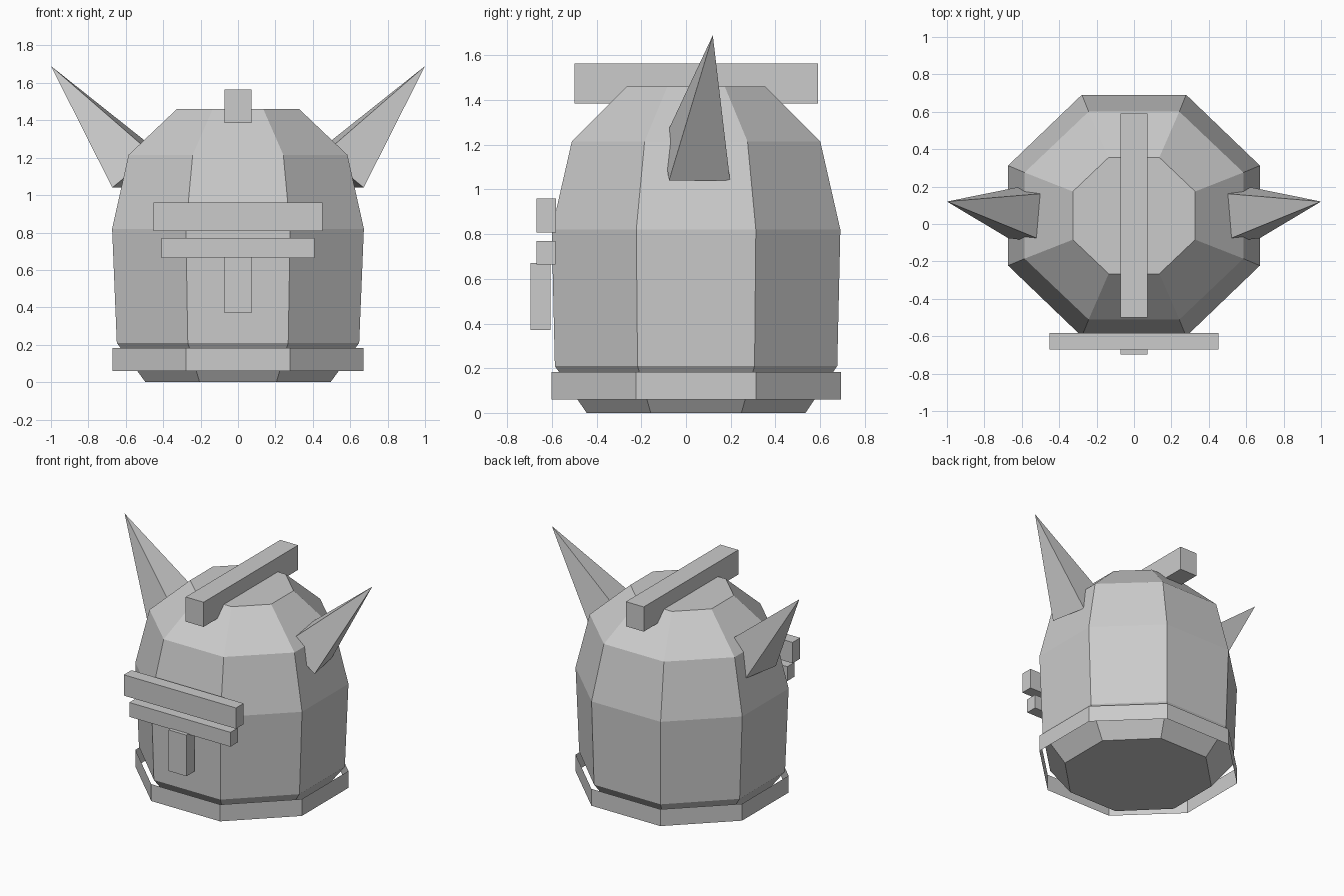
import bpy, bmesh, math
from mathutils import Vector

if "Cube" in bpy.data.objects:
    bpy.data.objects.remove(bpy.data.objects["Cube"])

steel = bpy.data.materials.new("steel_grey")
steel.diffuse_color = (0.6, 0.6, 0.6, 1)
steel.use_nodes = True
steel.node_tree.nodes["Principled BSDF"].inputs["Base Color"].default_value = steel.diffuse_color
CENTRE_Y = 0.045


def finish(name, bm, closed=True):
    if closed:
        bmesh.ops.recalc_face_normals(bm, faces=bm.faces)
    mesh = bpy.data.meshes.new(name)
    bm.to_mesh(mesh)
    bm.free()
    mesh.materials.append(steel)
    obj = bpy.data.objects.new(name, mesh)
    bpy.context.collection.objects.link(obj)
    return obj


def octagon_loft(name, levels, caps):
    """Stack octagons given as (z, half width, half depth), flats facing the axes."""
    bm = bmesh.new()
    rings = []
    for z, hx, hy in levels:
        ring = []
        for i in range(8):
            a = math.pi / 8 + i * math.pi / 4
            k = 1 / math.cos(math.pi / 8)
            ring.append(bm.verts.new((hx * k * math.cos(a),
                                      CENTRE_Y + hy * k * math.sin(a), z)))
        rings.append(ring)
    for lo, hi in zip(rings, rings[1:]):
        for i in range(8):
            j = (i + 1) % 8
            bm.faces.new((lo[i], lo[j], hi[j], hi[i]))
    if caps:
        bm.faces.new(rings[0][::-1])
        bm.faces.new(rings[-1])
    return finish(name, bm, caps)


def box(name, lo, hi):
    bm = bmesh.new()
    bmesh.ops.create_cube(bm, size=1)
    lo, hi = Vector(lo), Vector(hi)
    for v in bm.verts:
        v.co = (lo + hi) / 2 + v.co * (hi - lo)
    return finish(name, bm)


# Faceted helmet shell
octagon_loft("helmet_shell", [(0, 0.495, 0.49), (0.21, 0.648, 0.632),
                              (0.82, 0.673, 0.646), (1.215, 0.585, 0.556),
                              (1.46, 0.327, 0.311)], True)

# Thin open band around the lower rim
octagon_loft("rim_band", [(0.06, 0.672, 0.648), (0.183, 0.672, 0.648)], False)

# Crest, brow bars and nose guard
box("crest", (-0.072, -0.5, 1.385), (0.072, 0.59, 1.565))
box("upper_brow_bar", (-0.453, -0.67, 0.808), (0.453, -0.582, 0.96))
box("lower_brow_bar", (-0.408, -0.67, 0.665), (0.408, -0.585, 0.77))
box("nose_guard", (-0.072, -0.697, 0.37), (0.072, -0.607, 0.67))

# Four-sided horns, mirrored left and right
for side, name in ((1, "right_horn"), (-1, "left_horn")):
    bm = bmesh.new()
    points = [(0.672, -0.076, 1.04), (0.62, 0.197, 1.04),
              (0.405, 0.17, 1.217), (0.455, -0.102, 1.217)]
    base = [bm.verts.new((side * x, y, z)) for x, y, z in points]
    tip = bm.verts.new((side, 0.12, 1.69))
    bm.faces.new(base)
    for i in range(4):
        bm.faces.new((base[i], base[(i + 1) % 4], tip))
    finish(name, bm)
